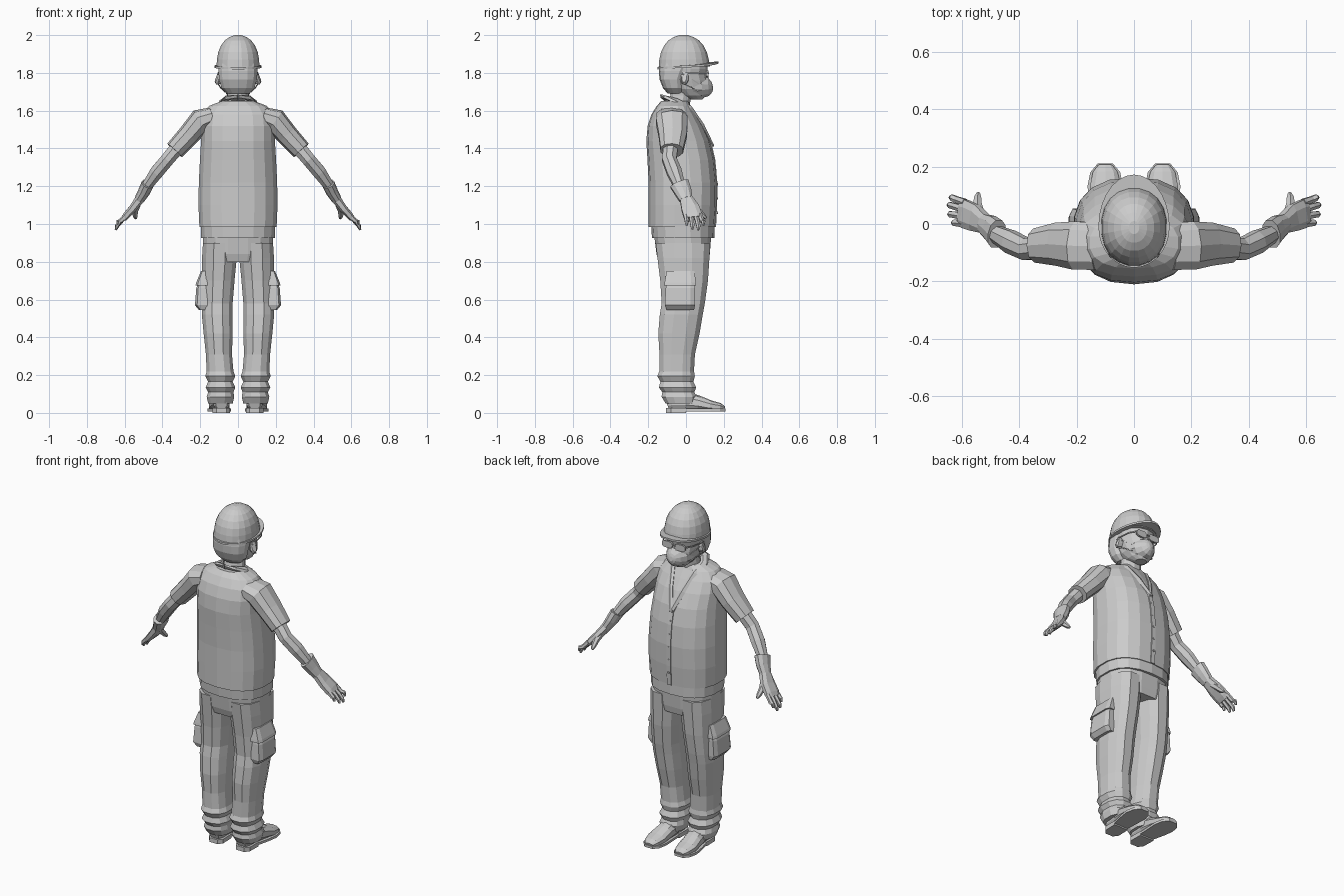
import bpy, bmesh, math
from mathutils import Vector

def finish(name, bm, mirror=False):
    bmesh.ops.recalc_face_normals(bm, faces=bm.faces)
    me = bpy.data.meshes.new(name)
    bm.to_mesh(me)
    bm.free()
    ob = bpy.data.objects.new(name, me)
    bpy.context.collection.objects.link(ob)
    if mirror:
        m = ob.modifiers.new("Mirror", 'MIRROR')
        m.use_mirror_u = False
        m.merge_threshold = 0.0005
    return ob

def loft(name, rings, n=12, p=2.0, ref=None, mirror=False, floor=None):
    """Skin rings (x, y, z, a, b): level rings, or square to the path when ref gives the a-axis."""
    bm = bmesh.new()
    pts = [Vector(r[:3]) for r in rings]
    loops = []
    for i, r in enumerate(rings):
        u, v = Vector((1, 0, 0)), Vector((0, 1, 0))
        if ref:
            t = (pts[min(i + 1, len(pts) - 1)] - pts[max(i - 1, 0)]).normalized()
            u = Vector(ref)
            u = (u - t * u.dot(t)).normalized()
            v = t.cross(u)
        loop = []
        for k in range(n):
            th = 2 * math.pi * (k + 0.5) / n
            c, s = math.cos(th), math.sin(th)
            q = pts[i] + u * r[3] * math.copysign(abs(c) ** (2 / p), c) + v * r[4] * math.copysign(abs(s) ** (2 / p), s)
            if floor is not None:
                q.z = max(q.z, floor)
            loop.append(bm.verts.new(q))
        loops.append(loop)
    for A, B in zip(loops, loops[1:]):
        for k in range(n):
            bm.faces.new((A[k], A[(k + 1) % n], B[(k + 1) % n], B[k]))
    bm.faces.new(loops[0])
    bm.faces.new(loops[-1])
    return finish(name, bm, mirror)

def stack(name, rows, n=16, p=2.3, mirror=False):
    """Level loft from rows (z, x_min, x_max, y_back, y_front)."""
    return loft(name, [((a + b) / 2, (c + d) / 2, z, (b - a) / 2, (d - c) / 2) for z, a, b, c, d in rows], n, p, mirror=mirror)

def plate(name, outline, thick, mirror=False):
    """Extrude an outline of 3D points upward."""
    bm = bmesh.new()
    f = bm.faces.new([bm.verts.new(q) for q in outline])
    g = bmesh.ops.extrude_face_region(bm, geom=[f])
    bmesh.ops.translate(bm, vec=(0, 0, thick), verts=[e for e in g['geom'] if isinstance(e, bmesh.types.BMVert)])
    return finish(name, bm, mirror)

Y = (0, 1, 0)
X = (1, 0, 0)

# Jacket, undershirt hem and trouser seat
stack("jacket_body", [(z, -w, w, b, f) for z, w, b, f in [
    (0.985, .207, -.198, .155), (1.10, .212, -.198, .162), (1.22, .21, -.198, .163),
    (1.34, .204, -.204, .152), (1.44, .198, -.21, .128), (1.52, .198, -.203, .092),
    (1.58, .19, -.183, .055), (1.625, .155, -.155, .025), (1.652, .085, -.13, .012)]], 18, 2.4)
stack("undershirt_hem", [(.925, -.198, .198, -.18, .15), (1.0, -.2, .2, -.185, .15)], 18, 2.4)
stack("trouser_seat", [(.80, -.165, .165, -.145, .12), (.84, -.188, .188, -.158, .128),
                       (.95, -.188, .188, -.172, .137)], 16, 2.6)

# Collar and lapels running down into the V neck
loft("collar", [(0, -.118, 1.668, .012, .026), (.055, -.102, 1.668, .012, .026), (.085, -.05, 1.65, .012, .024),
                (.074, .018, 1.612, .014, .024), (.042, .083, 1.52, .012, .022), (0, .14, 1.41, .010, .014)],
     6, ref=(.6, .6, .5), mirror=True)
# Front placket with buttons
loft("placket", [(0, y, z, .016, .005) for y, z in
                 [(.135, 1.41), (.151, 1.34), (.162, 1.22), (.161, 1.10), (.155, .985)]], 4, 4, ref=X)
for i in range(5):
    z = 1.36 - i * .075
    y = .166 - max(0, z - 1.22) * .12
    loft("button", [(0, y - .005, z, .007, .007), (0, y + .003, z, .006, .006)], 6, ref=X)

# Sleeves, arms and gloves
loft("sleeve", [(.13, -.078, 1.57, .085, .05), (.195, -.075, 1.548, .088, .066), (.26, -.07, 1.472, .078, .058),
                (.335, -.075, 1.39, .062, .053)], 10, 2.3, Y, True)
loft("arm", [(.30, -.078, 1.43, .043, .042), (.375, -.088, 1.34, .041, .039), (.43, -.062, 1.275, .043, .039),
             (.49, -.03, 1.19, .03, .028)], 8, 2, Y, True)
loft("glove_cuff", [(.478, -.035, 1.213, .054, .034), (.498, -.015, 1.17, .047, .032),
                    (.522, .0, 1.13, .037, .027)], 10, 2.2, Y, True)
loft("glove_palm", [(.518, .0, 1.135, .035, .026), (.555, .022, 1.085, .050, .022),
                    (.588, .035, 1.048, .052, .020), (.603, .038, 1.03, .048, .016)], 8, 2.6, Y, True)
for nm, by, ty, tx, tz in [("index", .075, .092, .640, .993), ("middle", .05, .066, .647, .968),
                           ("ring", .025, .034, .645, .973), ("little", 0, .004, .632, .993)]:
    loft(nm + "_finger", [(.588, by, 1.05, .014, .014), (.62, (by + ty) / 2 + .002, 1.015, .013, .013),
                          (tx - .006, ty, tz + .02, .012, .011), (tx, ty, tz, .006, .006)], 6, 2, Y, True)
loft("thumb", [(.535, .025, 1.105, .022, .02), (.545, .062, 1.072, .018, .017),
               (.544, .09, 1.045, .014, .014), (.542, .107, 1.03, .007, .007)], 6, 2, X, True)

# Trouser legs with bunched folds at the ankle
stack("trouser_leg", [
    (.90, .01, .188, -.165, .133), (.82, .004, .193, -.155, .128), (.70, .016, .192, -.14, .12),
    (.58, .026, .193, -.132, .103), (.52, .026, .194, -.142, .092), (.42, .026, .184, -.150, .075),
    (.31, .030, .172, -.143, .05), (.22, .022, .168, -.144, .045), (.195, .012, .175, -.155, .05),
    (.165, .026, .160, -.138, .042), (.135, .012, .174, -.147, .057), (.11, .022, .160, -.128, .047),
    (.085, .018, .168, -.132, .06), (.05, .026, .160, -.11, .05)], 12, 2.4, True)
# Cargo pockets with flaps
stack("cargo_pocket", [(.545, .15, .208, -.105, .045), (.57, .15, .229, -.115, .05), (.66, .15, .222, -.11, .05),
                       (.72, .15, .202, -.10, .045)], 8, 5, True)
stack("pocket_flap", [(.675, .15, .226, -.118, .056), (.69, .15, .222, -.116, .055),
                      (.75, .15, .197, -.105, .048)], 8, 5, True)

# Shoes
loft("shoe_upper", [(.088, -.102, .05, .030, .035), (.088, -.075, .06, .044, .05), (.09, 0, .062, .048, .052),
                    (.095, .07, .05, .053, .04), (.10, .13, .036, .056, .03), (.10, .18, .03, .045, .022),
                    (.10, .205, .024, .025, .010)], 10, 2.4, X, True, .012)
half = [(.026, -.105), (.046, -.08), (.046, 0), (.056, .07), (.062, .13), (.052, .18), (.027, .21)]
cx = lambda y: .088 + max(0, min(.012, (y + .02) * .1))
plate("shoe_sole", [(cx(y) + w, y, .008) for w, y in half] + [(cx(y) - w, y, .008) for w, y in reversed(half)], .014, True)
heel = half[:3]
plate("shoe_heel", [(cx(y) + w, y, 0) for w, y in heel] + [(cx(y) - w, y, 0) for w, y in reversed(heel)], .025, True)

# Neck, head, hair and ears
stack("neck", [(1.56, -.075, .075, -.12, .035), (1.63, -.064, .064, -.10, .022), (1.68, -.057, .057, -.085, .03),
               (1.76, -.06, .06, -.09, .04)], 12, 2)
stack("head", [(z, -w, w, b, f) for z, w, b, f in [
    (1.66, .032, .025, .088), (1.68, .058, -.03, .103), (1.715, .08, -.075, .112), (1.76, .091, -.11, .112),
    (1.79, .096, -.125, .107), (1.82, .10, -.13, .115), (1.87, .10, -.13, .11)]], 14, 2.2)
stack("hair", [(z, -w, w, b, f) for z, w, b, f in [
    (1.692, .062, -.098, -.01), (1.72, .09, -.122, .0), (1.765, .102, -.14, .005),
    (1.81, .106, -.144, .03), (1.85, .105, -.14, .06)]], 14, 2.3)
loft("ear", [(.085, .0, 1.77, .016, .028), (.108, -.008, 1.772, .022, .036), (.113, -.010, 1.774, .014, .026)], 8, 2, Y, True)

# Face mask with straps
loft("face_mask", [(0, .04, 1.725, .083, .052), (0, .085, 1.725, .069, .06), (0, .118, 1.725, .048, .05),
                   (0, .136, 1.726, .026, .03), (0, .142, 1.727, .012, .014)], 12, 2, X)
for z0, z1 in [(1.74, 1.795), (1.70, 1.745)]:
    loft("mask_strap", [(.07, .07, z0, .003, .004), (.093, .03, (z0 + z1) / 2, .003, .004),
                        (.106, -.02, z1, .003, .004)], 4, 2, X, True)

# Safety glasses
loft("glasses_lens", [(.042, .106, 1.793, .034, .019), (.042, .118, 1.793, .036, .02)], 8, 3, X, True)
loft("glasses_temple", [(.074, .112, 1.80, .003, .005), (.097, .07, 1.80, .003, .005),
                        (.106, .0, 1.798, .003, .004)], 4, 2, X, True)
loft("glasses_bridge", [(-.012, .118, 1.798, .004, .004), (.012, .118, 1.798, .004, .004)], 4, 2, Y)

# Hard hat: dome, rim and front peak
stack("helmet_dome", [(z, -w, w, b, f) for z, w, b, f in [
    (1.835, .115, -.146, .128), (1.87, .113, -.143, .122), (1.91, .106, -.134, .112), (1.945, .091, -.117, .094),
    (1.972, .071, -.094, .07), (1.99, .045, -.065, .04), (2.0, .018, -.035, .01)]], 20, 2.15)
brim = []
for k in range(28):
    t = 2 * math.pi * k / 28
    s = math.sin(t)
    y = -.01 + s * (.182 if s > 0 else .142)
    brim.append((.124 * math.cos(t), y, 1.828 + .06 * y + .012 * max(0, s) * (1 - abs(math.cos(t)))))
plate("helmet_brim", brim, .011)
